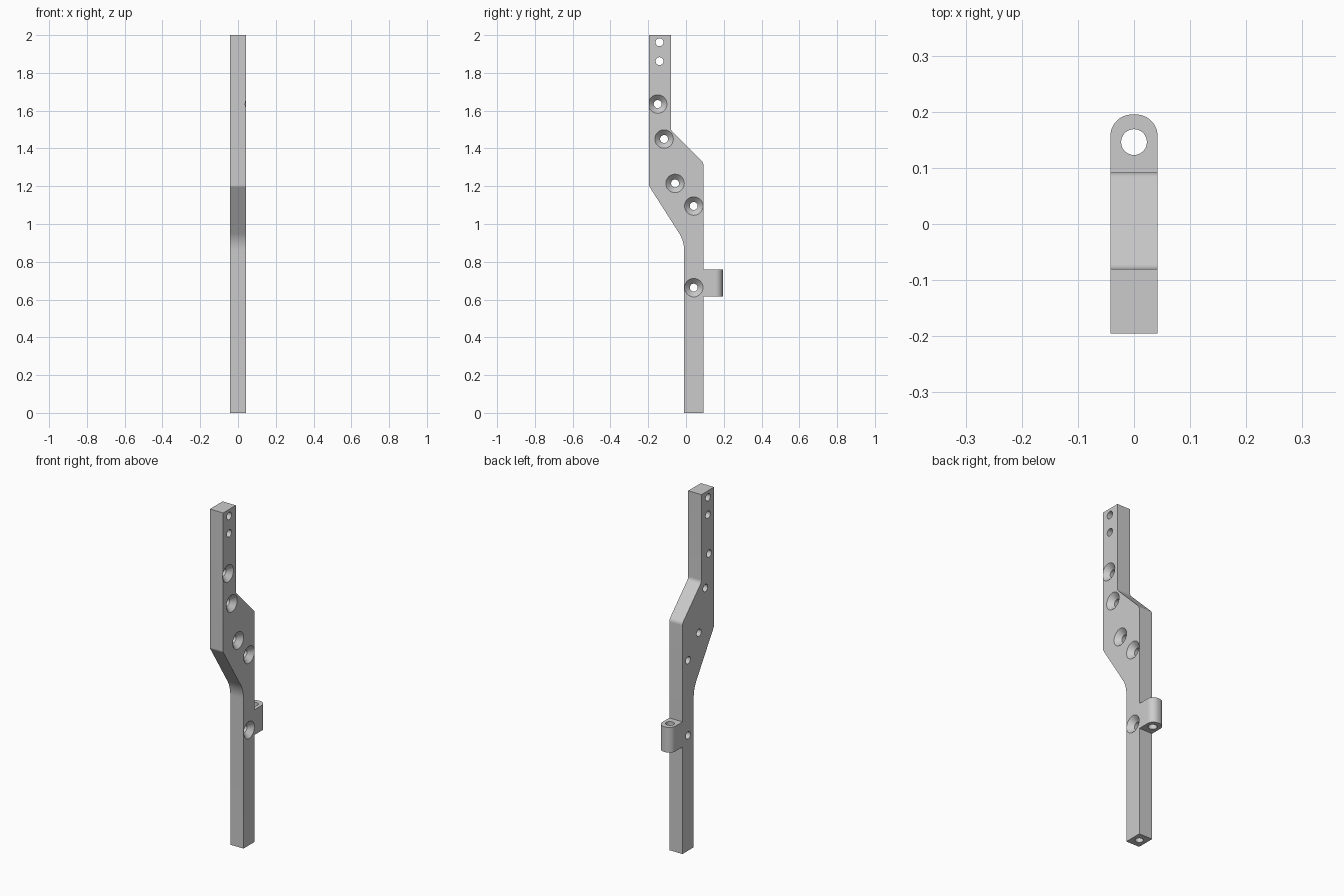
import bpy, bmesh, math
from mathutils import Vector, Matrix

if "Cube" in bpy.data.objects:
    bpy.data.objects.remove(bpy.data.objects["Cube"])

HALF = 0.042  # half thickness of the bar

grey = bpy.data.materials.new("plain grey")
grey.use_nodes = True
colour = (0.6, 0.6, 0.6, 1)
grey.diffuse_color = colour
grey.node_tree.nodes["Principled BSDF"].inputs["Base Color"].default_value = colour


def rounded(corners, steps=10):
    """Outline from (u, v, radius) corners, with filleted corners."""
    out = []
    for i, (u, v, r) in enumerate(corners):
        p = Vector((u, v))
        if r == 0:
            out.append(p)
            continue
        a = (Vector(corners[i - 1][:2]) - p).normalized()
        b = (Vector(corners[(i + 1) % len(corners)][:2]) - p).normalized()
        half = a.angle(b) / 2
        centre = p + (a + b).normalized() * r / math.sin(half)
        start = p + a * r / math.tan(half) - centre
        end = p + b * r / math.tan(half) - centre
        # Blend the two radii and push each point back onto the arc
        out += [centre + start.lerp(end, k / steps).normalized() * r for k in range(steps + 1)]
    return out


def make(name, bm):
    bmesh.ops.recalc_face_normals(bm, faces=bm.faces)
    mesh = bpy.data.meshes.new(name)
    bm.to_mesh(mesh)
    bm.free()
    mesh.materials.append(grey)
    obj = bpy.data.objects.new(name, mesh)
    bpy.context.collection.objects.link(obj)
    return obj


def prism(name, points, direction):
    bm = bmesh.new()
    face = bm.faces.new([bm.verts.new(p) for p in points])
    new = bmesh.ops.extrude_face_region(bm, geom=[face])["geom"]
    bmesh.ops.translate(bm, vec=direction, verts=[g for g in new if isinstance(g, bmesh.types.BMVert)])
    return make(name, bm)


def lathe(bm, profile, matrix, sides=32):
    """Closed turned solid from (radius, height) rings."""
    rings = [[bm.verts.new(matrix @ Vector((r * math.cos(math.tau * k / sides),
                                            r * math.sin(math.tau * k / sides), h)))
              for k in range(sides)] for r, h in profile]
    for low, high in zip(rings, rings[1:]):
        for k in range(sides):
            n = (k + 1) % sides
            bm.faces.new((low[k], low[n], high[n], high[k]))
    bm.faces.new(rings[0][::-1])
    bm.faces.new(rings[-1])


def combine(target, tool, operation):
    mod = target.modifiers.new(operation.lower(), 'BOOLEAN')
    mod.operation, mod.object, mod.solver = operation, tool, 'EXACT'
    bpy.context.view_layer.objects.active = target
    bpy.ops.object.modifier_apply(modifier=mod.name)
    bpy.data.objects.remove(tool)


# Cranked bar, side outline extruded across its thickness
outline = rounded([(-0.01, 0, 0), (0.092, 0, 0), (0.092, 1.325, 0.03), (-0.08, 1.497, 0.03),
                   (-0.08, 2, 0), (-0.195, 2, 0), (-0.195, 1.2, 0.02), (-0.01, 0.91, 0.17)])
bar = prism("cranked_bar", [(-HALF, p.x, p.y) for p in outline], (2 * HALF, 0, 0))

# Rear lug with rounded corners
plan = rounded([(-HALF, 0.085, 0), (HALF, 0.085, 0), (HALF, 0.195, 0.038), (-HALF, 0.195, 0.038)])
lug = prism("rear_lug", [(p.x, p.y, 0.615) for p in plan], (0, 0, 0.145))
combine(bar, lug, 'UNION')

# Hole cutters: plain, countersunk on the left side, and vertical
R, SINK = 0.021, 0.049
cut = bmesh.new()
across = Matrix.Rotation(math.pi / 2, 4, 'Y')
plain = [(R, -0.06), (R, 0.06)]
depth = SINK - R
countersunk = [(R, -0.06), (R, HALF - depth), (SINK, HALF), (SINK, 0.06)]
for y, z in [(-0.14, 1.962), (-0.14, 1.862)]:
    lathe(cut, plain, Matrix.Translation((0, y, z)) @ across)
for y, z in [(-0.15, 1.635), (-0.116, 1.45), (-0.058, 1.215), (0.041, 1.095), (0.041, 0.663)]:
    lathe(cut, countersunk, Matrix.Translation((0, y, z)) @ across)
lathe(cut, [(0.023, 0.55), (0.023, 0.8)], Matrix.Translation((0, 0.146, 0)))
lathe(cut, [(R, -0.05), (R, 0.2)], Matrix.Translation((0, 0.041, 0)))
combine(bar, make("hole_cutter", cut), 'DIFFERENCE')

# Smooth curved walls, keep the edges sharp
bpy.ops.object.select_all(action='DESELECT')
bar.select_set(True)
bpy.context.view_layer.objects.active = bar
bpy.ops.object.shade_smooth_by_angle(angle=math.radians(25))
